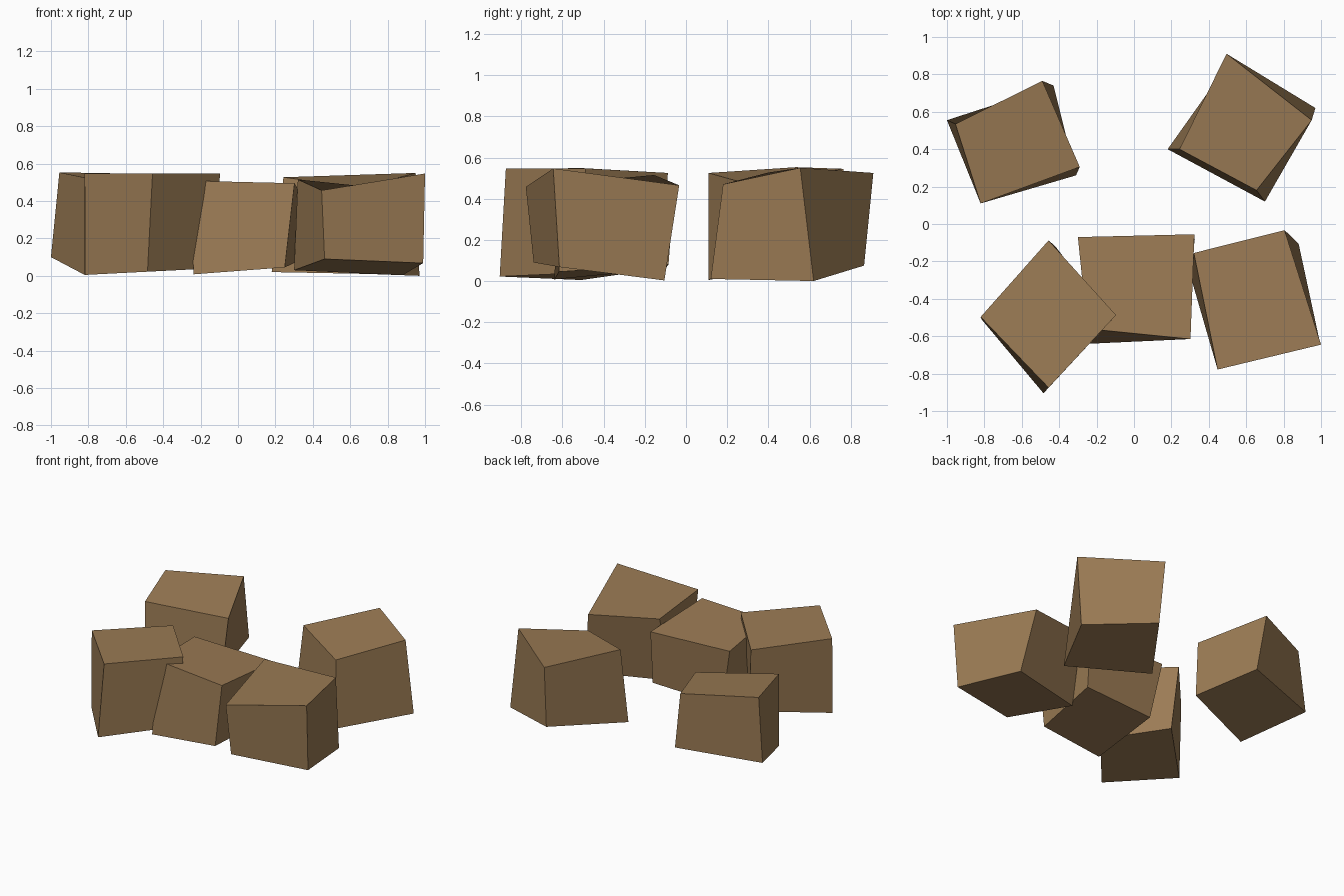
import bpy, bmesh

stone = bpy.data.materials.new("brown_stone")
stone.diffuse_color = (0.33, 0.2, 0.09, 1)


def block(name, bottom, top):
    """Rough-hewn block: a four-corner bottom ring joined to a four-corner top ring."""
    bm = bmesh.new()
    b = [bm.verts.new(p) for p in bottom]
    t = [bm.verts.new(p) for p in top]
    bm.faces.new(b[::-1])
    bm.faces.new(t)
    for i in range(4):
        j = (i + 1) % 4
        bm.faces.new((b[i], b[j], t[j], t[i]))
    bmesh.ops.recalc_face_normals(bm, faces=bm.faces)
    mesh = bpy.data.meshes.new(name)
    bm.to_mesh(mesh)
    bm.free()
    mesh.materials.append(stone)
    bpy.context.collection.objects.link(bpy.data.objects.new(name, mesh))


# Back pair
block("back_left_block",
      [(-1.0, .555, .10), (-.82, .11, .005), (-.31, .26, .10), (-.43, .74, .13)],
      [(-.955, .535, .553), (-.82, .11, .525), (-.29, .305, .47), (-.49, .765, .545)])
block("back_right_block",
      [(.18, .40, .02), (.70, .12, .01), (.97, .62, 0), (.51, .865, .075)],
      [(.243, .40, .527), (.655, .18, .47), (.95, .555, .55), (.495, .91, .525)])

# Front row, left to right
block("front_left_block",
      [(-.815, -.51, .005), (-.484, -.905, .022), (-.13, -.50, .04), (-.42, -.12, .06)],
      [(-.82, -.497, .548), (-.457, -.875, .547), (-.096, -.487, .547), (-.457, -.088, .525)])
block("front_middle_block",
      [(-.238, -.64, .008), (.25, -.617, .045), (.325, -.085, .08), (-.22, -.10, .06)],
      [(-.25, -.56, .508), (.302, -.615, .495), (.323, -.055, .46), (-.30, -.07, .48)])
block("front_right_block",
      [(.463, -.74, .09), (.99, -.615, .068), (.88, -.105, .003), (.30, -.27, .03)],
      [(.447, -.778, .457), (1.0, -.645, .547), (.805, -.033, .465), (.32, -.155, .515)])
